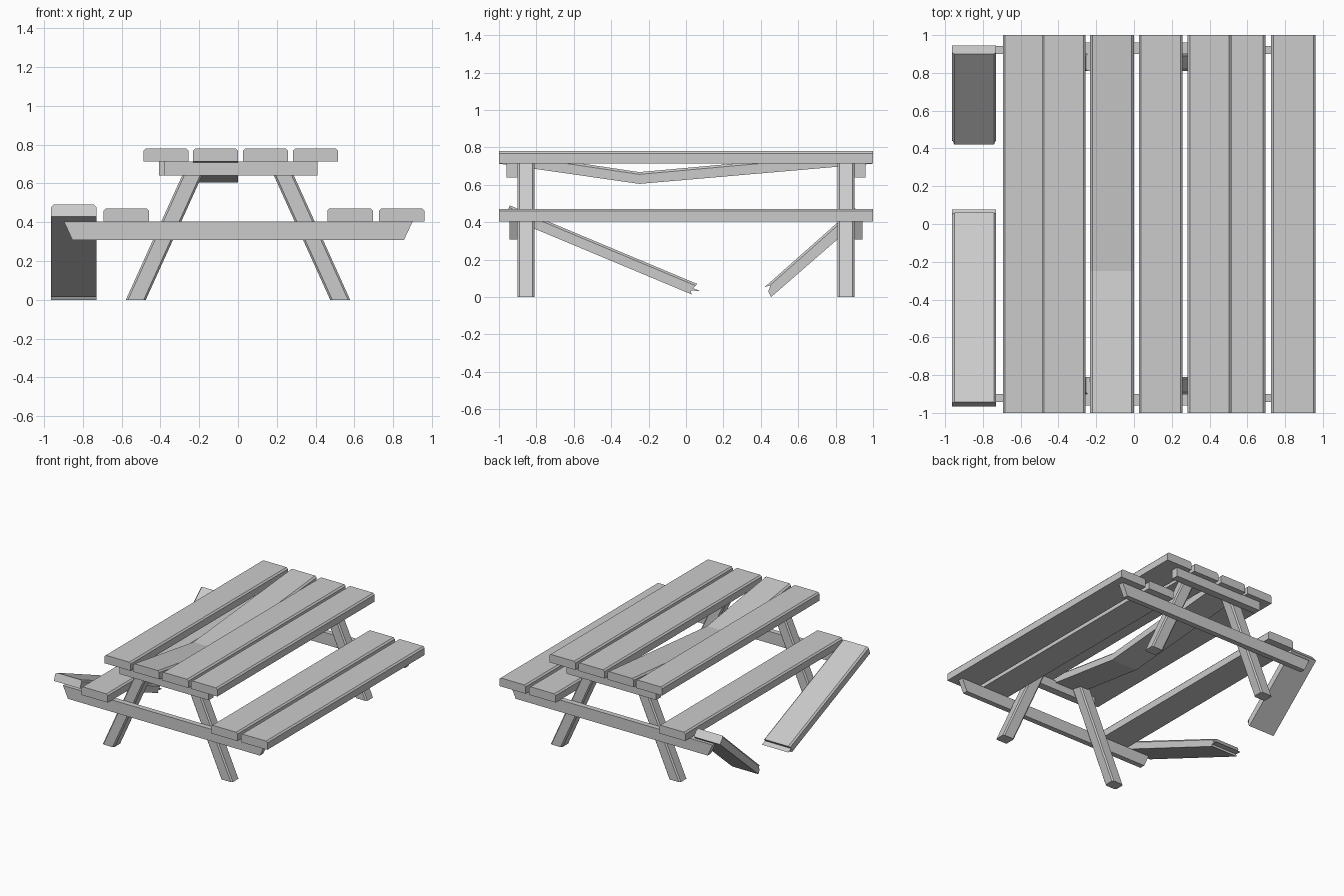
import bpy, bmesh
from mathutils import Vector

if "Cube" in bpy.data.objects:
    bpy.data.objects.remove(bpy.data.objects["Cube"])


def prism(name, profile, a, b, axis, bevel_pairs=(), width=0.012):
    """Extrude a side profile along x (points are y,z) or y (points are x,z)."""
    def place(p, d):
        return Vector((d, p[0], p[1])) if axis == 'x' else Vector((p[0], d, p[1]))
    bm = bmesh.new()
    near = [bm.verts.new(place(p, a)) for p in profile]
    far = [bm.verts.new(place(p, b)) for p in profile]
    n = len(profile)
    bm.faces.new(near)
    bm.faces.new(far[::-1])
    for i in range(n):
        j = (i + 1) % n
        bm.faces.new((near[j], near[i], far[i], far[j]))
    bmesh.ops.recalc_face_normals(bm, faces=bm.faces[:])
    edges = [bm.edges.get((s[i], s[j])) for i, j in bevel_pairs for s in (near, far)]
    if edges:
        bmesh.ops.bevel(bm, geom=edges, offset=width, segments=1,
                        affect='EDGES', profile=0.5)
    # split concave outlines so they fill cleanly
    bmesh.ops.triangulate(bm, faces=[f for f in bm.faces if len(f.verts) > 6])
    me = bpy.data.meshes.new(name)
    bm.to_mesh(me)
    bm.free()
    ob = bpy.data.objects.new(name, me)
    bpy.context.collection.objects.link(ob)
    return ob


def plank(name, x0, x1, z0, z1):
    prism(name, [(-1, z1), (1, z1), (1, z0), (-1, z0)], x0, x1, 'x', [(0, 1)])


# Straight table top boards
for i, x in enumerate((-0.488, 0.026, 0.284)):
    plank(f"top_board_{i + 1}", x, x + 0.232, 0.713, 0.78)

# Sagging, cracked table top board
prism("sagging_top_board",
      [(-1, 0.78), (-0.25, 0.668), (1, 0.78), (1, 0.713), (-0.25, 0.605), (-1, 0.713)],
      -0.233, -0.001, 'x', [(0, 1), (1, 2)])

# Intact seat boards
for i, x in enumerate((-0.694, 0.460, 0.726)):
    plank(f"seat_board_{i + 1}", x, x + 0.235, 0.403, 0.471)

# Two halves of the snapped seat board, with splintered lower ends
prism("broken_seat_front",
      [(-0.942, 0.49), (0.06, 0.07), (0.038, 0.047), (0.078, 0.031),
       (0.025, 0.036), (0.03, 0.014), (-0.965, 0.43)],
      -0.963, -0.73, 'x', [(0, 1)])
prism("broken_seat_back",
      [(0.90, 0.478), (0.42, 0.053), (0.452, 0.062), (0.44, 0.03),
       (0.455, 0.0), (0.945, 0.426)],
      -0.963, -0.73, 'x', [(0, 1)])

# End frames: two splayed legs, a top beam and a seat beam each
for end, s in (("front", -1), ("back", 1)):
    for side, m in (("left", -1), ("right", 1)):
        prism(f"{end}_{side}_leg",
              [(m * 0.475, 0), (m * 0.578, 0), (m * 0.255, 0.713), (m * 0.152, 0.713)],
              s * 0.81, s * 0.90, 'y', [(1, 2), (3, 0)], 0.01)
    xa, xb = (-0.38, 0.411) if s < 0 else (-0.406, 0.39)
    prism(f"{end}_top_beam",
          [(xa, 0.64), (xb, 0.64), (xb, 0.713), (xa, 0.713)],
          s * 0.90, s * 0.961, 'y')
    prism(f"{end}_seat_beam",
          [(-0.853, 0.307), (0.855, 0.307), (0.90, 0.403), (-0.897, 0.403)],
          s * 0.90, s * 0.943, 'y')
